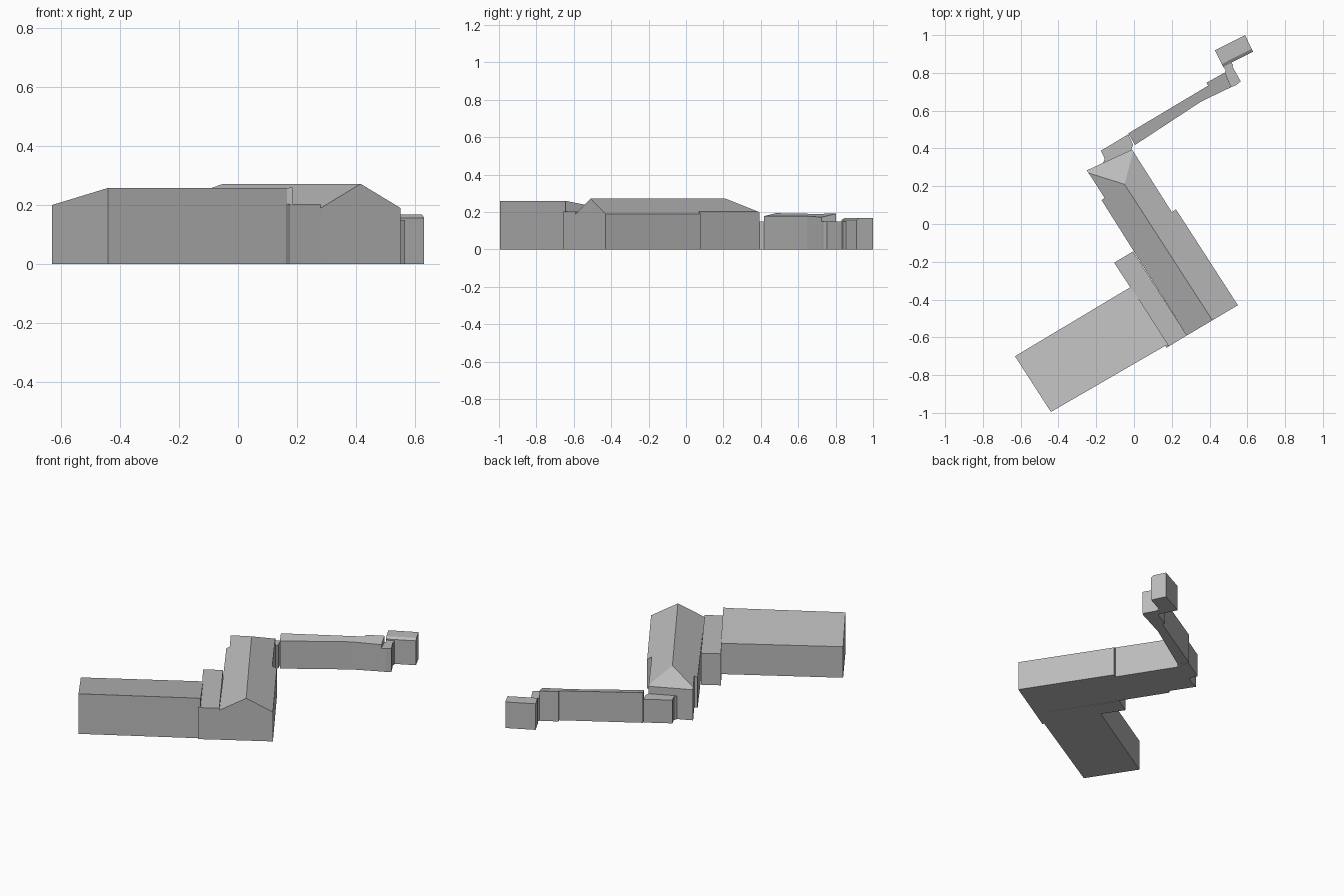
import bpy
import bmesh
from mathutils import Vector

cube = bpy.data.objects.get("Cube")
if cube:
    bpy.data.objects.remove(cube, do_unlink=True)

grey = bpy.data.materials.new("plain grey")
grey.use_nodes = True
grey.diffuse_color = (0.5, 0.5, 0.5, 1)
grey.node_tree.nodes["Principled BSDF"].inputs["Base Color"].default_value = (0.5, 0.5, 0.5, 1)


def flat(z):
    """Three points of a level roof plane."""
    return ((0, 0, z), (1, 0, z), (0, 1, z))


def building(name, footprint, *roof_planes):
    """Extrude a footprint tall, then trim it with each roof plane."""
    bm = bmesh.new()
    base = bm.faces.new([bm.verts.new((x, y, 0)) for x, y in footprint])
    top = bmesh.ops.extrude_face_region(bm, geom=[base], use_keep_orig=True)
    verts = [g for g in top["geom"] if isinstance(g, bmesh.types.BMVert)]
    bmesh.ops.translate(bm, verts=verts, vec=(0, 0, 1))
    for plane in roof_planes:
        a, b, c = map(Vector, plane)
        normal = (b - a).cross(c - a).normalized()
        if normal.z < 0:
            normal.negate()
        bmesh.ops.bisect_plane(bm, geom=bm.verts[:] + bm.edges[:] + bm.faces[:],
                               dist=1e-5, plane_co=a, plane_no=normal, clear_outer=True)
        rim = [e for e in bm.edges if e.is_boundary]
        bmesh.ops.holes_fill(bm, edges=rim, sides=0)
    bmesh.ops.recalc_face_normals(bm, faces=bm.faces[:])
    mesh = bpy.data.meshes.new(name)
    bm.to_mesh(mesh)
    bm.free()
    mesh.materials.append(grey)
    obj = bpy.data.objects.new(name, mesh)
    bpy.context.collection.objects.link(obj)
    return obj


# Main hall: gable at the front, hip at the back
ridge_front, ridge_back = (0.415, -0.51, 0.272), (-0.05, 0.21, 0.272)
building("main_hall",
         [(0.28, -0.59), (0.55, -0.43), (0.222, 0.078), (0.2, 0.063), (-0.01, 0.394),
          (-0.25, 0.284), (-0.228, 0.251), (-0.155, 0.137), (-0.172, 0.127)],
         (ridge_front, ridge_back, (0.55, -0.43, 0.19)),
         (ridge_front, ridge_back, (0.28, -0.59, 0.19)),
         (ridge_back, (-0.01, 0.394, 0.197), (-0.25, 0.284, 0.197)))

# Large wing with a single-slope roof
building("shed_wing",
         [(-0.63, -0.7), (-0.44, -0.995), (0.165, -0.645), (0.185, -0.645),
          (0.015, -0.38), (-0.02, -0.335)],
         ((-0.63, -0.7, 0.2), (-0.44, -0.995, 0.258), (0.165, -0.645, 0.258)))

# Flat strip joining the wing to the hall
building("flat_connector",
         [(-0.105, -0.205), (-0.02, -0.335), (0.172, -0.655), (0.28, -0.59), (-0.005, -0.145)],
         flat(0.203))

# Low link behind the hip
building("back_link",
         [(-0.175, 0.388), (-0.155, 0.345), (-0.165, 0.32), (-0.015, 0.39),
          (-0.005, 0.42), (-0.03, 0.475)],
         flat(0.15))

# Long narrow wing with a gentle slope
building("narrow_wing",
         [(-0.03, 0.48), (0.005, 0.418), (0.355, 0.648), (0.515, 0.725),
          (0.482, 0.803), (0.385, 0.748), (0.392, 0.732)],
         ((0.005, 0.418, 0.178), (0.355, 0.648, 0.178), (-0.03, 0.48, 0.194)))

# Low end block and its passage to the pavilion
building("end_block",
         [(0.482, 0.803), (0.515, 0.725), (0.54, 0.735), (0.565, 0.755), (0.52, 0.835),
          (0.525, 0.84), (0.51, 0.865), (0.465, 0.845), (0.485, 0.815)],
         flat(0.15))

# End pavilion with a sloping front roof edge
building("end_pavilion",
         [(0.428, 0.92), (0.472, 0.832), (0.63, 0.912), (0.588, 1.0)],
         flat(0.168),
         ((0.465, 0.847, 0.168), (0.622, 0.927, 0.168), (0.63, 0.912, 0.157)))
